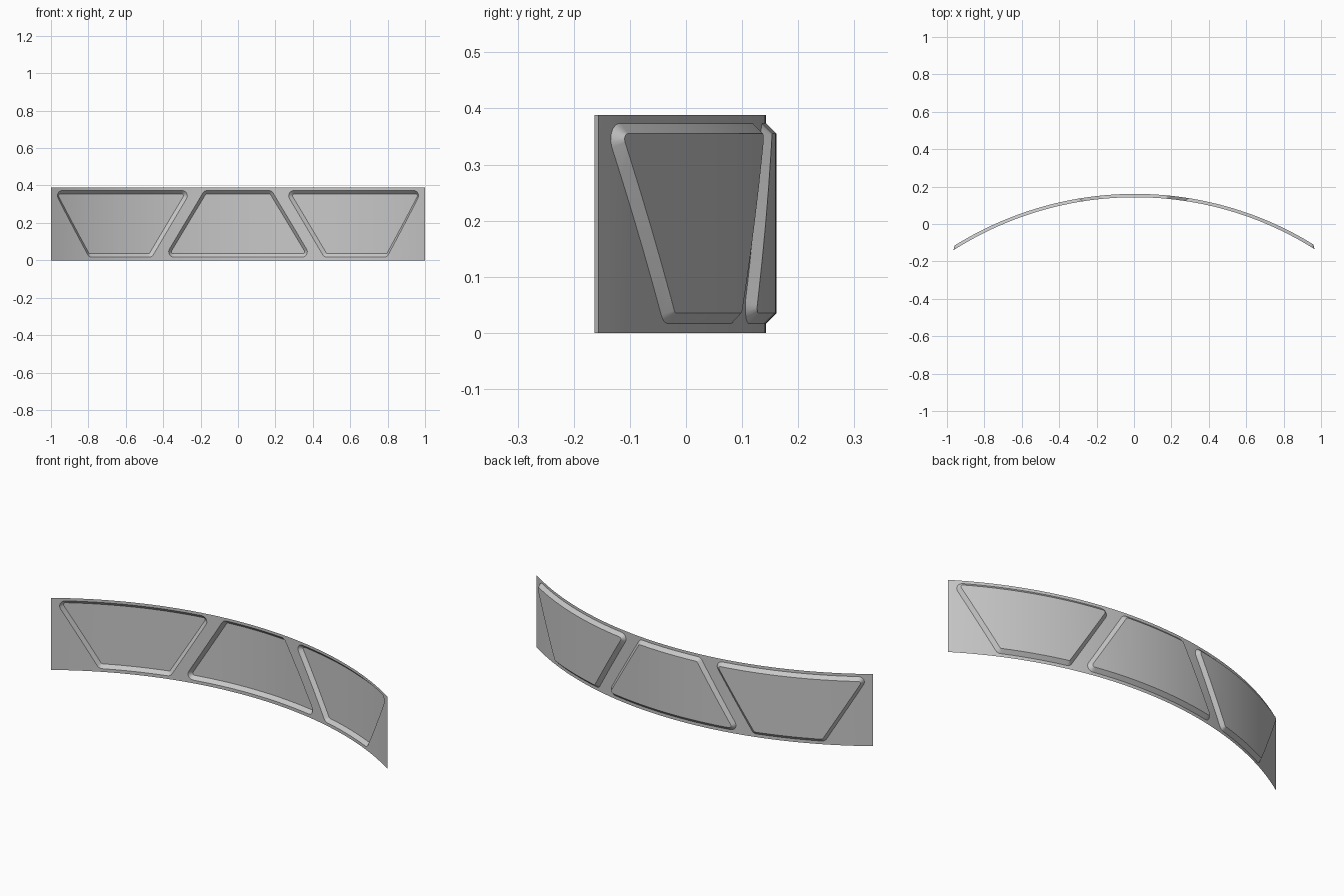
import bpy, bmesh, math
from mathutils import Vector

if "Cube" in bpy.data.objects:
    bpy.data.objects.remove(bpy.data.objects["Cube"], do_unlink=True)

R = 1.802            # bend radius of the sheet
HALF = 1.060         # half of its arc length
HEIGHT = 0.388
CREST = 0.143        # y of the sheet at its middle
DEPTH = 0.018        # depth and slope width of the pressed panels
CORNER = 0.028       # corner radius of the pressed panels
SLICES = 56

grey = bpy.data.materials.new("grey metal")
grey.use_nodes = True
colour = (0.58, 0.58, 0.58, 1)
grey.diffuse_color = colour
grey.node_tree.nodes["Principled BSDF"].inputs["Base Color"].default_value = colour


def rounded(corners, radius, steps=5):
    """Outer and inset outlines of a convex counter-clockwise polygon."""
    outer, inner = [], []
    n = len(corners)
    for i, c in enumerate(corners):
        a = (c - corners[i - 1]).normalized()
        b = (corners[(i + 1) % n] - c).normalized()
        n1, n2 = Vector((a.y, -a.x)), Vector((b.y, -b.x))
        centre = c - (n1 + n2) * (radius / (1 + n1.dot(n2)))
        start = math.atan2(n1.y, n1.x)
        turn = math.acos(max(-1, min(1, n1.dot(n2))))
        for k in range(steps + 1):
            t = start + turn * k / steps
            d = Vector((math.cos(t), math.sin(t)))
            outer.append(centre + d * radius)
            inner.append(centre + d * (radius - DEPTH))
    return outer, inner


def loop(bm, points, depth):
    return [bm.verts.new((p.x, depth, p.y)) for p in points]


def close(bm, verts):
    return [bm.edges.new((verts[i - 1], verts[i])) for i in range(len(verts))]


bm = bmesh.new()

# Flat border of the sheet, with three trapezoid openings
border = [Vector(p) for p in ((-HALF, 0), (HALF, 0), (HALF, HEIGHT), (-HALF, HEIGHT))]
edges = close(bm, loop(bm, border, 0))
panels = []
for centre, low, high in ((-0.645, 0.18, 0.395), (0, 0.395, 0.18), (0.645, 0.18, 0.395)):
    corners = [Vector(p) for p in ((centre - low, 0.017), (centre + low, 0.017),
                                   (centre + high, 0.373), (centre - high, 0.373))]
    outer, inner = rounded(corners, CORNER)
    rim = loop(bm, outer, 0)
    edges += close(bm, rim)
    panels.append((rim, inner))
bmesh.ops.triangle_fill(bm, use_beauty=True, use_dissolve=False, edges=edges, normal=(0, -1, 0))

# Pressed panels: sloped rim and flat floor
for rim, inner in panels:
    floor = loop(bm, inner, DEPTH)
    for i in range(len(rim)):
        bm.faces.new((rim[i - 1], rim[i], floor[i], floor[i - 1]))
    bm.faces.new(floor)

# Slice along the length so that the sheet can bend
for k in range(1, SLICES):
    s = -HALF + 2 * HALF * k / SLICES
    bmesh.ops.bisect_plane(bm, geom=bm.verts[:] + bm.edges[:] + bm.faces[:], dist=1e-5,
                           plane_co=(s, 0, 0), plane_no=(1, 0, 0))

# Bend into an arc, with a very slight yaw
for v in bm.verts:
    angle, radius = v.co.x / R, R + v.co.y
    x = radius * math.sin(angle)
    v.co = (x, radius * math.cos(angle) - R + CREST + 0.003 * x, v.co.z)
bmesh.ops.recalc_face_normals(bm, faces=bm.faces[:])

mesh = bpy.data.meshes.new("curved_panel")
bm.to_mesh(mesh)
bm.free()
mesh.materials.append(grey)
panel = bpy.data.objects.new("curved_panel", mesh)
bpy.context.collection.objects.link(panel)
for o in bpy.context.selected_objects:
    o.select_set(False)
panel.select_set(True)
bpy.context.view_layer.objects.active = panel
bpy.ops.object.shade_smooth_by_angle(angle=math.radians(30))
